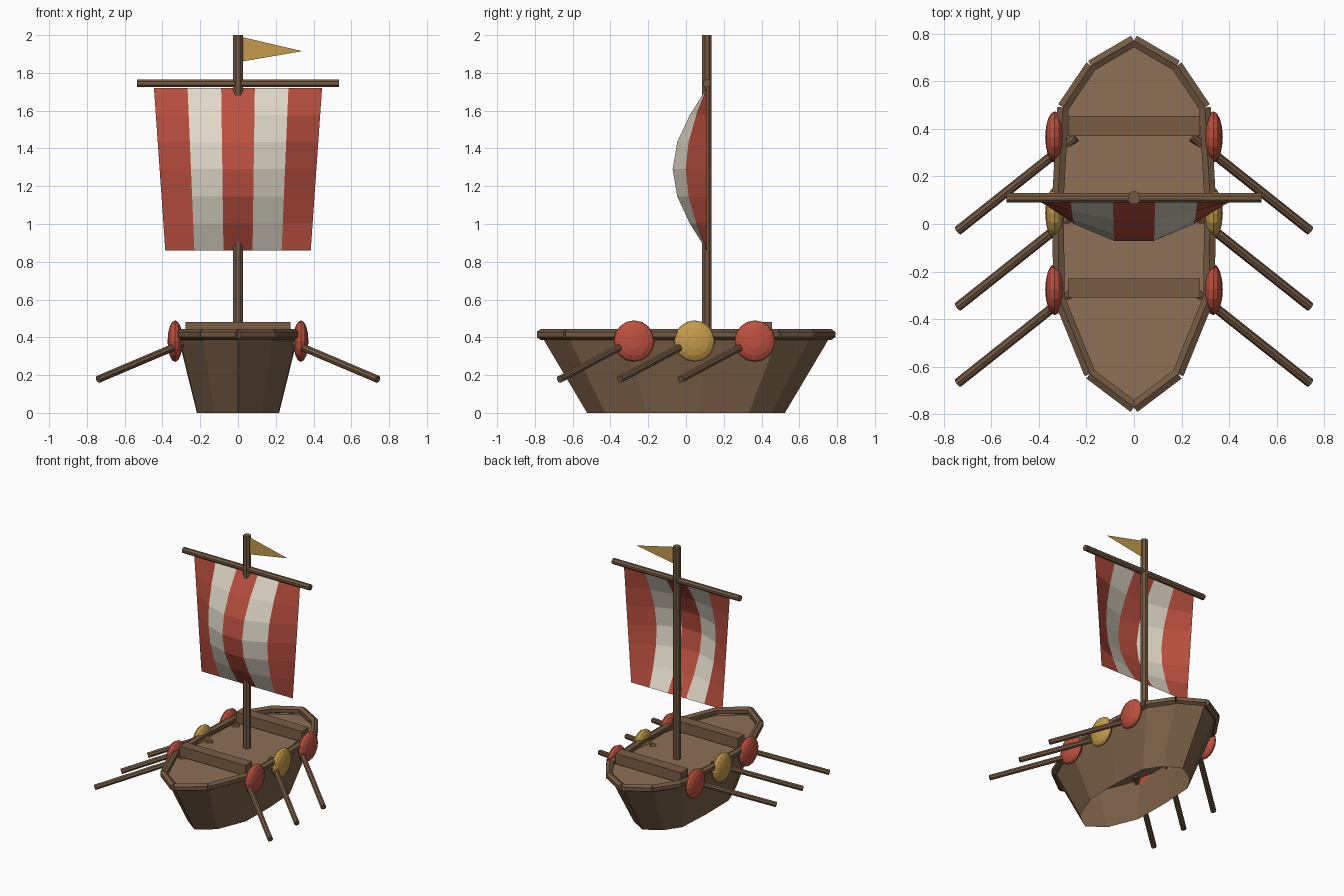
import bpy, bmesh, math
from mathutils import Vector

if "Cube" in bpy.data.objects:
    bpy.data.objects.remove(bpy.data.objects["Cube"])


def material(name, rgb):
    m = bpy.data.materials.new(name)
    m.diffuse_color = (*rgb, 1)
    m.use_nodes = True
    m.node_tree.nodes["Principled BSDF"].inputs["Base Color"].default_value = m.diffuse_color
    return m


HULL = material("dark_wood", (0.20, 0.12, 0.065))
WOOD = material("wood", (0.17, 0.10, 0.055))
BENCH = material("bench_wood", (0.19, 0.11, 0.06))
DECK = material("deck_wood", (0.27, 0.16, 0.09))
RED = material("red", (0.50, 0.08, 0.05))
CREAM = material("cream", (0.75, 0.69, 0.58))
GOLD = material("gold", (0.55, 0.33, 0.07))


def mesh_object(name, verts, faces, *mats):
    me = bpy.data.meshes.new(name)
    me.from_pydata(verts, [], faces)
    for m in mats:
        me.materials.append(m)
    ob = bpy.data.objects.new(name, me)
    bpy.context.collection.objects.link(ob)
    return ob


def rod(name, a, b, radius, sides, mat, turn=0.0):
    """Straight faceted pole from a to b."""
    a, b = Vector(a), Vector(b)
    d = (b - a).normalized()
    ref = Vector((0, 1, 0)) if abs(d.z) > 0.9 else Vector((0, 0, 1))
    u = d.cross(ref).normalized()
    w = u.cross(d)
    ring = [radius * (math.cos(t) * w + math.sin(t) * u)
            for t in (turn + math.tau * i / sides for i in range(sides))]
    verts = [a + p for p in ring] + [b + p for p in ring]
    n = sides
    faces = [(i, (i + 1) % n, n + (i + 1) % n, n + i) for i in range(n)]
    faces += [tuple(range(n))[::-1], tuple(range(n, 2 * n))]
    return mesh_object(name, verts, faces, mat)


def box(name, center, size, mat):
    bpy.ops.mesh.primitive_cube_add(size=1, location=center)
    ob = bpy.context.object
    ob.name, ob.scale = name, size
    ob.data.materials.append(mat)


# Hull outline at the rail, right half mirrored to the left
half = [(0, -0.77), (0.185, -0.63), (0.315, -0.31), (0.32, 0.1),
        (0.298, 0.49), (0.18, 0.665), (0, 0.77)]
outline = half + [(-x, y) for x, y in half[-2:0:-1]]
N = len(outline)
RAIL_Z, DECK_Z, TAPER = 0.415, 0.385, 0.68


def ring_at(z):
    s = TAPER + (1 - TAPER) * z / RAIL_Z
    return [(x * s, y * s, z) for x, y in outline]


# Hull: flared shell, open underneath, closed by the deck
mesh_object("hull", ring_at(0) + ring_at(RAIL_Z),
            [(i, (i + 1) % N, N + (i + 1) % N, N + i) for i in range(N)], HULL)
mesh_object("deck", ring_at(DECK_Z), [tuple(range(N))], DECK)

# Rail: one beam per hull edge
top = ring_at(RAIL_Z)
for i in range(N):
    rod(f"rail_{i}", top[i], top[(i + 1) % N], 0.028, 6, WOOD)

# Benches
box("bench_front", (0, -0.268, 0.44), (0.555, 0.08, 0.08), BENCH)
box("bench_back", (0, 0.412, 0.44), (0.555, 0.085, 0.08), BENCH)

# Mast and yard
MAST_Y = 0.11
rod("mast", (0, MAST_Y, 0.36), (0, MAST_Y, 2.0), 0.028, 8, WOOD, math.pi / 8)
rod("yard", (-0.535, MAST_Y, 1.745), (0.535, MAST_Y, 1.745), 0.022, 8, WOOD, math.pi / 8)

# Sail: billowing striped grid
COLS, ROWS = 5, 6
verts, faces = [], []
for r in range(ROWS + 1):
    v = r / ROWS
    for c in range(COLS + 1):
        u = c / COLS
        verts.append(((2 * u - 1) * (0.385 + 0.06 * v),
                      MAST_Y - 0.19 * math.sin(math.pi * u) * math.sin(math.pi * v),
                      0.86 + 0.86 * v))
for r in range(ROWS):
    for c in range(COLS):
        k = r * (COLS + 1) + c
        faces.append((k, k + 1, k + COLS + 2, k + COLS + 1))
sail = mesh_object("sail", verts, faces, RED, CREAM)
for i, p in enumerate(sail.data.polygons):
    p.material_index = (i % COLS) % 2

# Pennant
mesh_object("pennant", [(0.02, MAST_Y, 1.99), (0.02, MAST_Y, 1.86), (0.34, MAST_Y, 1.915)],
            [(0, 1, 2)], GOLD)

# Shields and oars along both sides
for side, label in ((1, "right"), (-1, "left")):
    for i, y in enumerate((-0.275, 0.045, 0.365)):
        bpy.ops.mesh.primitive_uv_sphere_add(segments=16, ring_count=8, radius=1,
                                             location=(side * 0.333, y, 0.38),
                                             rotation=(0, math.pi / 2, 0))
        shield = bpy.context.object
        shield.name = f"shield_{label}_{i}"
        shield.scale = (0.11, 0.108, 0.04)
        shield.data.materials.append(GOLD if i == 1 else RED)
        rod(f"oar_{label}_{i}", (side * 0.245, y, 0.388),
            (side * 0.74, y - 0.393, 0.178), 0.02, 8, WOOD)
